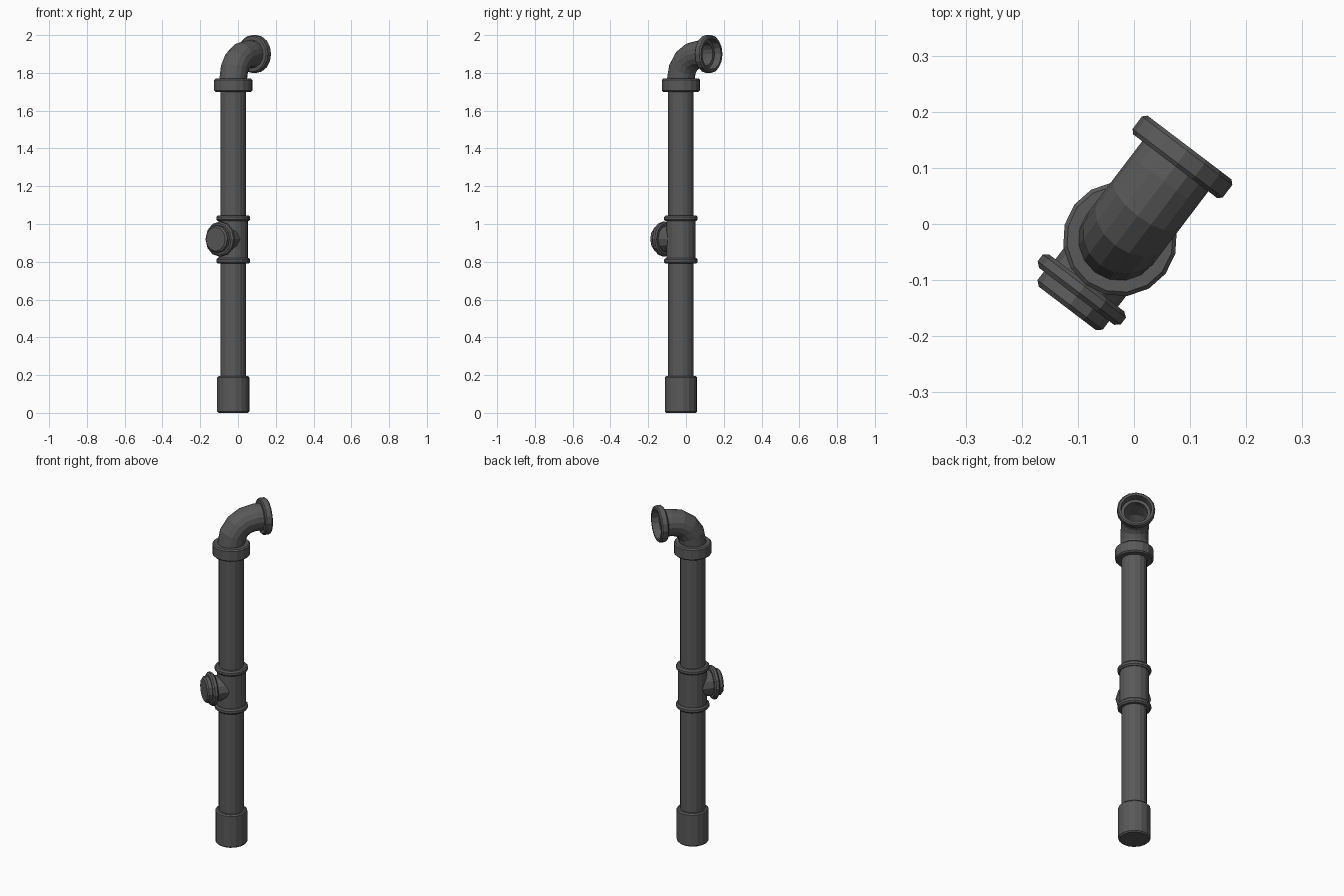
import bpy, bmesh, math
from mathutils import Vector

if "Cube" in bpy.data.objects:
    bpy.data.objects.remove(bpy.data.objects["Cube"])

A = math.radians(52.8)
D = Vector((math.cos(A), math.sin(A), 0))      # direction the elbow faces
SIDE = Vector((math.sin(A), -math.cos(A), 0))  # horizontal, across the elbow
UP = Vector((0, 0, 1))
C = Vector((-0.025, -0.027, 0))                # pipe axis

iron = bpy.data.materials.new("dark_grey_iron")
iron.diffuse_color = (0.1, 0.1, 0.1, 1)
iron.use_nodes = True
iron.node_tree.nodes["Principled BSDF"].inputs["Base Color"].default_value = iron.diffuse_color


def skin(name, rings, sides):
    """Skin round rings (centre, tangent, radius) and cap both ends."""
    bm = bmesh.new()
    loops = []
    for p, t, r in rings:
        v = SIDE.cross(t)
        loops.append([bm.verts.new(p + r * (math.cos(a) * SIDE + math.sin(a) * v))
                      for a in (2 * math.pi * i / sides for i in range(sides))])
    for a, b in zip(loops, loops[1:]):
        for i in range(sides):
            j = (i + 1) % sides
            bm.faces.new((a[i], a[j], b[j], b[i]))
    bm.faces.new(loops[0])
    bm.faces.new(loops[-1])
    bmesh.ops.recalc_face_normals(bm, faces=bm.faces)
    me = bpy.data.meshes.new(name)
    bm.to_mesh(me)
    bm.free()
    me.materials.append(iron)
    ob = bpy.data.objects.new(name, me)
    bpy.context.collection.objects.link(ob)


def lathe(name, origin, axis, profile, sides=16):
    skin(name, [(origin + axis * h, axis, r) for h, r in profile], sides)


def collar(name, z0, z1, r, b):
    """Bevelled ring around the upright pipe."""
    lathe(name, C, UP, [(z0, r - b), (z0 + b, r), (z1 - b, r), (z1, r - b)])


# upright pipe and its fittings
lathe("upright_pipe", C, UP, [(0.1, 0.068), (1.74, 0.068)])
collar("base_coupling", 0.0, 0.195, 0.086, 0.007)
lathe("tee_body", C, UP, [(0.8, 0.078), (1.03, 0.078)])
collar("tee_lower_ring", 0.79, 0.82, 0.09, 0.008)
collar("tee_upper_ring", 1.015, 1.045, 0.09, 0.008)
collar("top_flange", 1.70, 1.77, 0.102, 0.007)

# side branch with plug
B = C + UP * 0.92
lathe("tee_branch", B, -D, [(0.02, 0.07), (0.11, 0.07)], 12)
lathe("branch_flange", B, -D,
      [(0.098, 0.084), (0.105, 0.093), (0.12, 0.093), (0.128, 0.084)], 12)
lathe("branch_plug", B, -D, [(0.11, 0.073), (0.147, 0.073), (0.155, 0.064)], 12)

# hollow elbow: outer skin up and around, socket flange, then inner skin back
R, Z0, N = 0.13, 1.77, 4


def bend(r):
    out = []
    for i in range(N + 1):
        a = math.pi / 2 * i / N
        p = C + UP * (Z0 + R * math.sin(a)) + D * (R * (1 - math.cos(a)))
        out.append((p, UP * math.cos(a) + D * math.sin(a), r))
    return out


E = C + UP * (Z0 + R)
flange = [(0.163, 0.074), (0.163, 0.094), (0.17, 0.101), (0.198, 0.101),
          (0.205, 0.094), (0.205, 0.082), (0.165, 0.078), (0.165, 0.062)]
skin("elbow", [(C + UP * 1.74, UP, 0.074)] + bend(0.074)
     + [(E + D * h, D, r) for h, r in flange] + bend(0.062)[::-1], 16)
